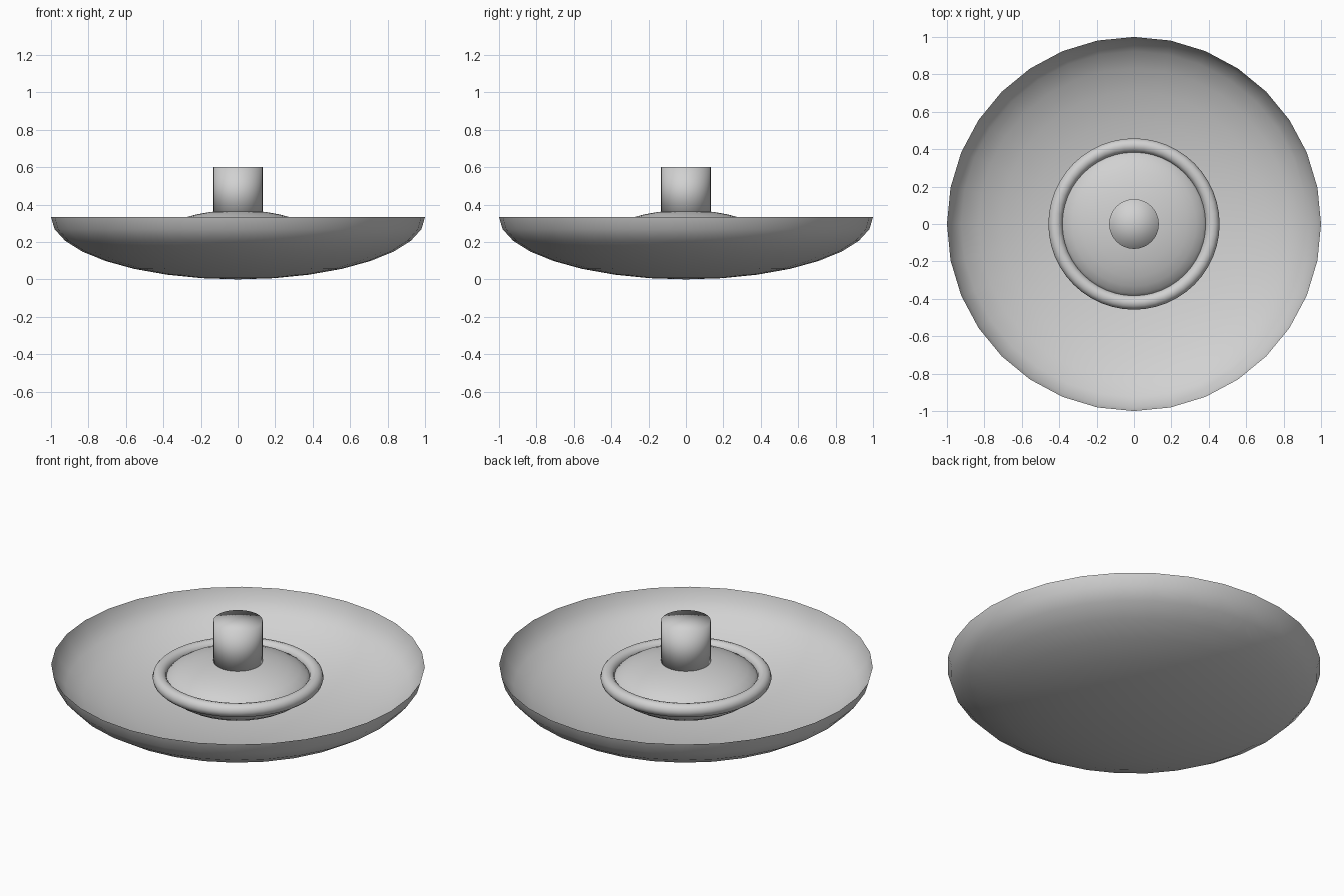
import bpy
import bmesh
from math import cos, sin, tau
from mathutils import Matrix

cube = bpy.data.objects.get("Cube")
if cube:
    bpy.data.objects.remove(cube, do_unlink=True)

grey = bpy.data.materials.new("light grey")
grey.use_nodes = True
colour = (0.64, 0.64, 0.64, 1)
grey.diffuse_color = colour
grey.node_tree.nodes["Principled BSDF"].inputs["Base Color"].default_value = colour


def finish(name, bm, z):
    """Turn a bmesh into a smooth object at height z."""
    for face in bm.faces:
        face.smooth = True
    mesh = bpy.data.meshes.new(name)
    bm.to_mesh(mesh)
    bm.free()
    mesh.materials.append(grey)
    obj = bpy.data.objects.new(name, mesh)
    obj.location.z = z
    bpy.context.collection.objects.link(obj)
    return obj


def flat_sphere(radius, height):
    bm = bmesh.new()
    bmesh.ops.create_uvsphere(bm, u_segments=32, v_segments=16, radius=1,
                              matrix=Matrix.Diagonal((radius, radius, height, 1)))
    return bm


# Open dish: lower half of a flattened sphere
dish = flat_sphere(1, 1 / 3)
upper = [v for v in dish.verts if v.co.z > 0.001]
bmesh.ops.delete(dish, geom=upper, context='VERTS')
finish("dish", dish, 1 / 3)

# Flattened hub floating in the dish
finish("hub", flat_sphere(0.4, 0.133), 0.237)

# Round ring about the hub
ring = bmesh.new()
major, minor, steps, sides = 0.42, 0.038, 48, 12
loops = []
for i in range(steps):
    a = tau * i / steps
    loop = []
    for j in range(sides):
        b = tau * j / sides
        r = major + minor * cos(b)
        loop.append(ring.verts.new((r * cos(a), r * sin(a), minor * sin(b))))
    loops.append(loop)
for i in range(steps):
    here, ahead = loops[i], loops[(i + 1) % steps]
    for j in range(sides):
        k = (j + 1) % sides
        ring.faces.new((here[j], ahead[j], ahead[k], here[k]))
finish("hub_ring", ring, 0.267)

# Central post, softly shaded over its flat ends
post = bmesh.new()
bmesh.ops.create_cone(post, cap_ends=True, cap_tris=True, segments=32,
                      radius1=0.133, radius2=0.133, depth=0.267)
finish("post", post, 0.4665)
